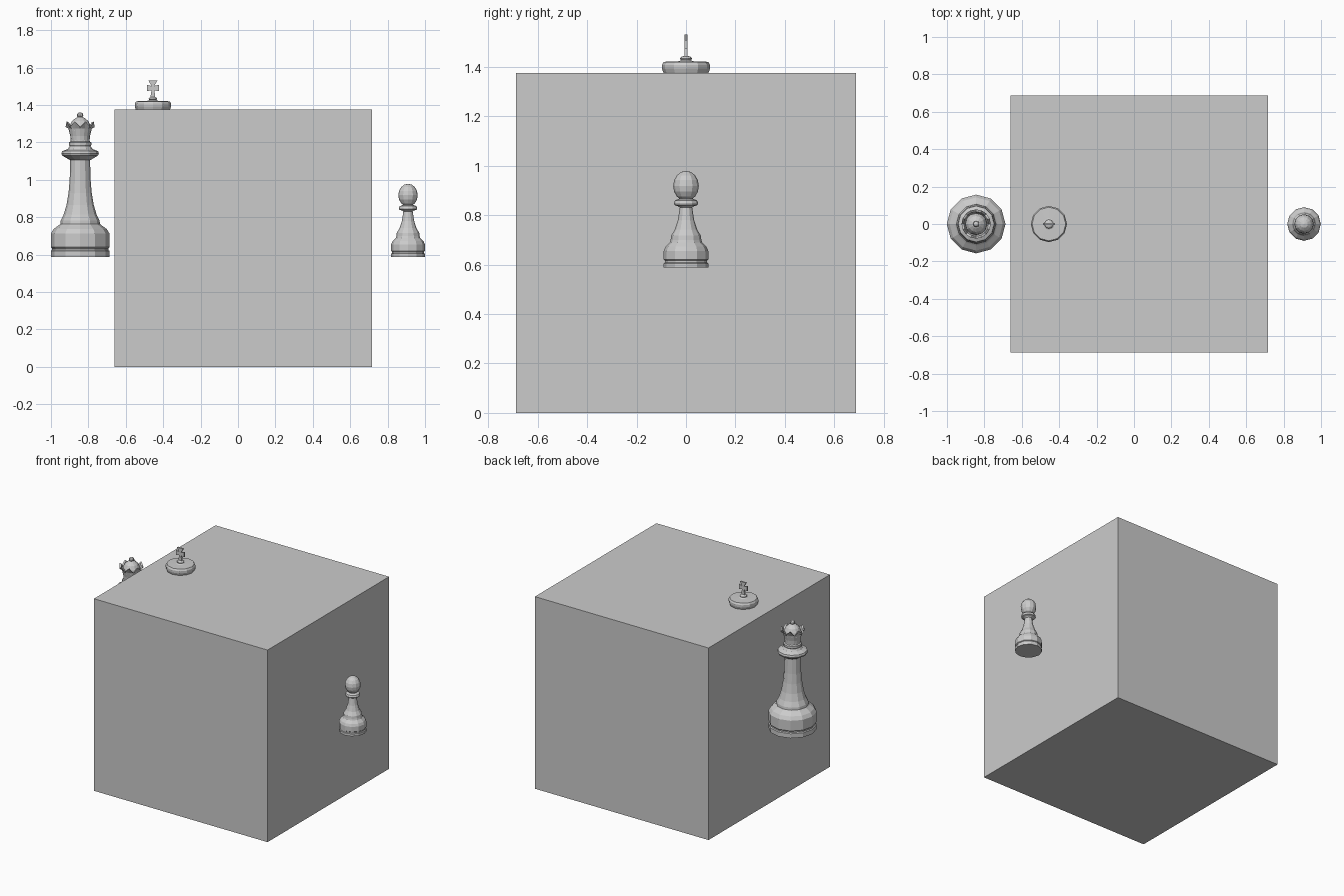
import bpy, bmesh
from math import sin, cos, pi

if "Cube" in bpy.data.objects:
    bpy.data.objects.remove(bpy.data.objects["Cube"])

BASE_Z = 0.588


def finish(name, bm, x):
    bmesh.ops.recalc_face_normals(bm, faces=bm.faces[:])
    mesh = bpy.data.meshes.new(name)
    bm.to_mesh(mesh)
    bm.free()
    obj = bpy.data.objects.new(name, mesh)
    obj.location.x = x
    bpy.context.collection.objects.link(obj)
    return obj


def lathe(name, x, profile, sides=12, turn=0.0, wave=None):
    """Revolve (radius, z) points; wave maps a profile index to a z drop on every other side."""
    bm = bmesh.new()
    rings = []
    for k, (r, z) in enumerate(profile):
        drop = (wave or {}).get(k, 0)
        ring = []
        for i in range(sides):
            a = 2 * pi * i / sides + turn
            ring.append(bm.verts.new((r * cos(a), r * sin(a), z - drop * (i % 2))))
        rings.append(ring)
    for low, high in zip(rings, rings[1:]):
        for i in range(sides):
            j = (i + 1) % sides
            bm.faces.new((low[i], low[j], high[j], high[i]))
    bm.faces.new(rings[0][::-1])
    bm.faces.new(rings[-1])
    return finish(name, bm, x)


def ball(name, x, z, r, height, sides=12):
    bm = bmesh.new()
    bmesh.ops.create_uvsphere(bm, u_segments=sides, v_segments=8, radius=1)
    bmesh.ops.scale(bm, vec=(r, r, height / 2), verts=bm.verts[:])
    bmesh.ops.translate(bm, vec=(0, 0, z), verts=bm.verts[:])
    return finish(name, bm, x)


# Large block
bm = bmesh.new()
bmesh.ops.create_cube(bm, size=1.375)
bmesh.ops.translate(bm, vec=(0, 0, 0.6875), verts=bm.verts[:])
finish("block", bm, 0.028)

# Queen: body, collar, scalloped crown, dome and finial
QX = -0.844
foot = [(0.157, BASE_Z), (0.157, 0.62), (0.151, 0.625), (0.151, 0.634), (0.157, 0.64),
        (0.157, 0.713), (0.142, 0.737), (0.115, 0.757), (0.106, 0.765), (0.104, 0.782)]
queen_body = foot + [
    (0.088, 0.815), (0.073, 0.865), (0.062, 0.93), (0.056, 1.0), (0.053, 1.105),
    (0.062, 1.11), (0.096, 1.13), (0.1, 1.14), (0.096, 1.153), (0.066, 1.165),
    (0.056, 1.18), (0.06, 1.187), (0.06, 1.2), (0.052, 1.205), (0.05, 1.215)]
lathe("queen_body", QX, queen_body)
lathe("queen_crown", QX, [
    (0.05, 1.205), (0.053, 1.235), (0.063, 1.275), (0.078, 1.312),
    (0.066, 1.308), (0.058, 1.27)], sides=16, turn=pi / 8, wave={3: 0.03, 4: 0.03})
lathe("queen_dome", QX, [
    (0.06, 1.26), (0.056, 1.29), (0.043, 1.315), (0.024, 1.33), (0.01, 1.337)])
ball("queen_finial", QX, 1.346, 0.017, 0.03, 8)

# King: tall body rising through the block, rimmed cap and cross
KX = -0.455
king_body = foot + [
    (0.09, 0.82), (0.075, 0.88), (0.064, 0.96), (0.057, 1.05), (0.054, 1.16),
    (0.097, 1.185), (0.1, 1.195), (0.096, 1.208), (0.06, 1.22), (0.056, 1.25),
    (0.066, 1.3), (0.086, 1.365), (0.092, 1.378), (0.097, 1.392), (0.097, 1.408),
    (0.09, 1.42), (0.03, 1.422), (0.012, 1.43)]
lathe("king_body", KX, king_body)
ball("king_finial", KX, 1.433, 0.024, 0.022, 10)

# Flared cross, mirrored from its right half
half = [(0.013, 1.44), (0.011, 1.458), (0.007, 1.479), (0.032, 1.474),
        (0.032, 1.508), (0.007, 1.502), (0.024, 1.531)]
outline = half + [(-x, z) for x, z in reversed(half)]
bm = bmesh.new()
face = bm.faces.new([bm.verts.new((x, -0.006, z)) for x, z in outline])
out = bmesh.ops.extrude_face_region(bm, geom=[face])
moved = [g for g in out["geom"] if isinstance(g, bmesh.types.BMVert)]
bmesh.ops.translate(bm, vec=(0, 0.012, 0), verts=moved)
finish("king_cross", bm, KX)

# Pawn: body with collar, and egg-shaped head
PX = 0.909
lathe("pawn_body", PX, [
    (0.09, BASE_Z), (0.09, 0.605), (0.085, 0.608), (0.085, 0.616), (0.09, 0.62),
    (0.09, 0.655), (0.083, 0.672), (0.065, 0.69), (0.062, 0.7), (0.06, 0.717),
    (0.045, 0.742), (0.033, 0.78), (0.025, 0.83), (0.032, 0.836), (0.047, 0.841),
    (0.049, 0.849), (0.045, 0.859), (0.028, 0.866), (0.025, 0.88)])
ball("pawn_head", PX, 0.918, 0.052, 0.122)
